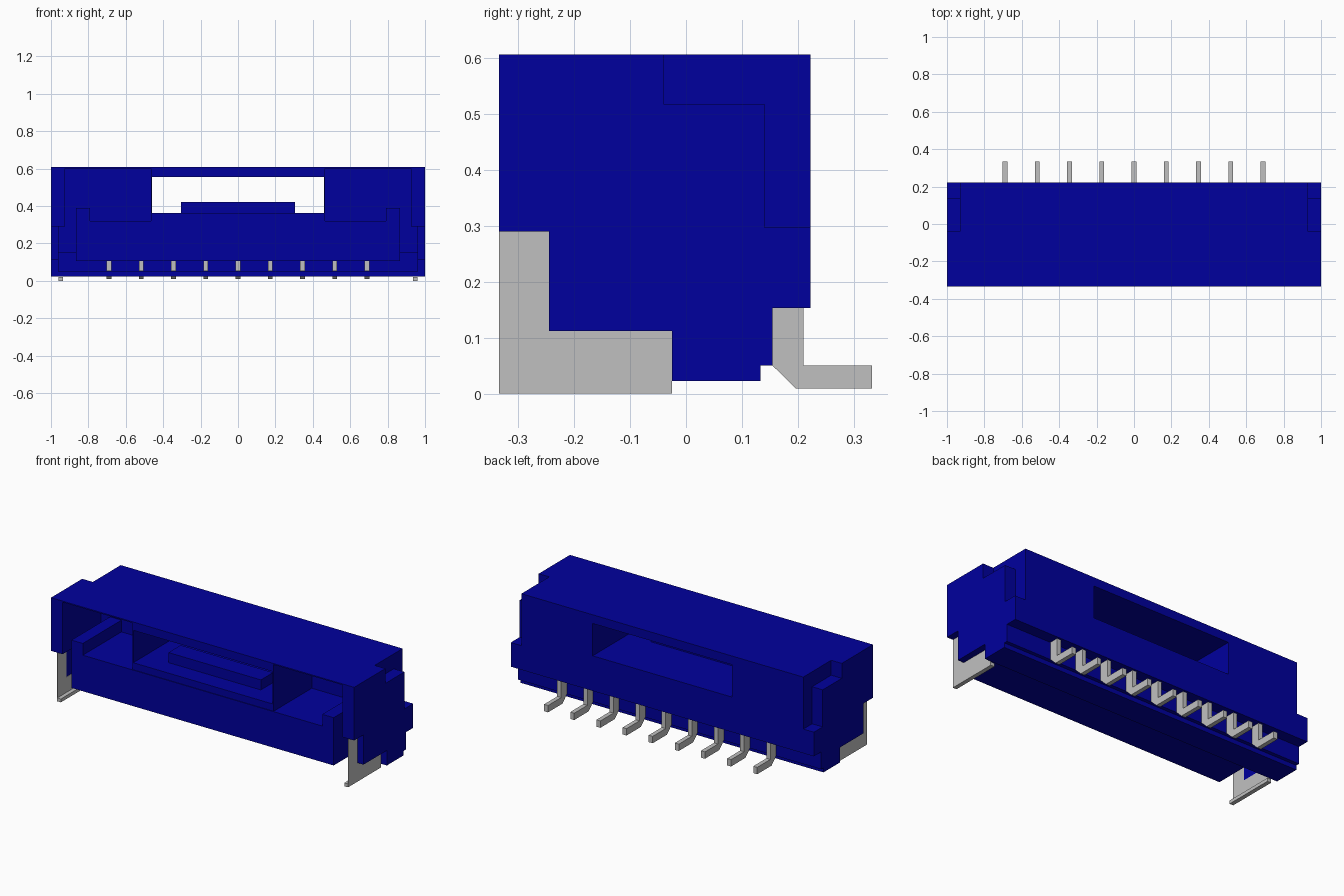
import bpy, bmesh

if "Cube" in bpy.data.objects:
    bpy.data.objects.remove(bpy.data.objects["Cube"], do_unlink=True)


def material(name, rgb):
    m = bpy.data.materials.new(name)
    m.use_nodes = True
    m.diffuse_color = (*rgb, 1)
    m.node_tree.nodes["Principled BSDF"].inputs["Base Color"].default_value = (*rgb, 1)
    return m


BLUE = material("blue plastic", (0.0, 0.0, 0.34))
GREY = material("grey metal", (0.53, 0.53, 0.53))


def prism(name, points, a, b, axis, mat):
    """Extrude a profile from a to b: (y, z) points along x, or (x, z) points along y."""
    bm = bmesh.new()
    place = (lambda p, d: (d, *p)) if axis == "x" else (lambda p, d: (p[0], d, p[1]))
    face = bm.faces.new([bm.verts.new(place(p, a)) for p in points])
    moved = bmesh.ops.extrude_face_region(bm, geom=[face])["geom"]
    shift = (b - a, 0, 0) if axis == "x" else (0, b - a, 0)
    bmesh.ops.translate(bm, verts=[v for v in moved if isinstance(v, bmesh.types.BMVert)], vec=shift)
    bmesh.ops.recalc_face_normals(bm, faces=bm.faces)
    mesh = bpy.data.meshes.new(name)
    bm.to_mesh(mesh)
    bm.free()
    mesh.materials.append(mat)
    obj = bpy.data.objects.new(name, mesh)
    bpy.context.collection.objects.link(obj)
    return obj


def box(name, x, y, z, mat=BLUE):
    return prism(name, [(x[0], z[0]), (x[1], z[0]), (x[1], z[1]), (x[0], z[1])], y[0], y[1], "y", mat)


FRONT, BACK, TOP, CEILING = -0.334, 0.223, 0.607, 0.6
INNER = 0.03  # front of the back wall

# Thin roof, and back wall with its latch window
box("roof", (-0.93, 0.93), (FRONT, BACK), (CEILING, TOP))
wall = box("back_wall", (-0.93, 0.93), (INNER, BACK), (0.153, CEILING))
cutter = box("window_cutter", (-0.46, 0.46), (-0.1, 0.4), (0.362, 0.555))
cutter.hide_render = True
cut = wall.modifiers.new("window", "BOOLEAN")
cut.object = cutter
cut.operation = "DIFFERENCE"
cut.solver = "EXACT"
bpy.context.view_layer.objects.active = wall
bpy.ops.object.modifier_apply(modifier=cut.name)
bpy.data.objects.remove(cutter, do_unlink=True)

# Lower front block with raised rails at both ends
prism("front_block", [(-0.865, 0.105), (0.865, 0.105), (0.865, 0.39), (0.79, 0.39),
                      (0.79, 0.32), (-0.79, 0.32), (-0.79, 0.39), (-0.865, 0.39)],
      FRONT, INNER, "y", BLUE)

# Stepped keel under the body, with a shallow recess for the pin ends
prism("keel", [(-0.025, 0.023), (0.133, 0.023), (0.133, 0.05), (0.155, 0.05),
               (0.155, 0.153), (-0.005, 0.153), (-0.005, 0.05), (-0.025, 0.05)],
      -0.96, 0.96, "x", BLUE)

# Latch channel inside the opening: sill, lintel and latch bar
box("latch_sill", (-0.46, 0.46), (FRONT + 0.004, INNER), (0.32, 0.362))
box("latch_lintel", (-0.46, 0.46), (FRONT + 0.004, INNER), (0.555, CEILING))
box("latch_bar", (-0.305, 0.305), (-0.22, -0.105), (0.362, 0.422))

# Side walls, guide fins and solder tabs, on both sides
notch = [(BACK, 0.153), (BACK, 0.297), (0.14, 0.297), (0.14, 0.518), (-0.04, 0.518),
         (-0.04, TOP), (FRONT, TOP), (FRONT, 0.29)]
wall_profile = notch + [(-0.245, 0.29), (-0.245, 0.112), (-0.025, 0.112), (-0.025, 0.023),
                        (0.133, 0.023), (0.133, 0.05), (0.155, 0.05), (0.155, 0.153)]
liner_profile = notch + [(INNER, 0.29), (INNER, 0.153)]
tab_profile = [(FRONT, 0), (-0.025, 0), (-0.025, 0.112), (-0.245, 0.112), (-0.245, 0.29), (FRONT, 0.29)]
for s, side in ((1, "left"), (-1, "right")):
    prism(side + "_side_wall", wall_profile, s * 0.96, s, "x", BLUE)
    prism(side + "_wall_liner", liner_profile, s * 0.93, s * 0.96, "x", BLUE)
    box(side + "_inner_skin", (s * 0.924, s * 0.93), (FRONT, INNER), (0.29, CEILING))
    box(side + "_guide_fin", (s * 0.46, s * 0.466), (FRONT + 0.004, INNER), (0.32, CEILING))
    prism(side + "_solder_tab", tab_profile, s * 0.9585, s * 0.96, "x", GREY)
    box(side + "_solder_foot", (s * 0.935, s * 0.9585), (FRONT, -0.025), (0, 0.02), GREY)

# Nine bent contact pins, with their ends showing at the front of the keel
pin_profile = [(0.155, 0.16), (0.155, 0.05), (0.197, 0.009), (0.333, 0.009),
               (0.333, 0.05), (0.21, 0.05), (0.21, 0.16)]
for i in range(9):
    x = (i - 4) * 0.1725
    prism(f"pin_{i + 1}", pin_profile, x - 0.013, x + 0.013, "x", GREY)
    box(f"pin_end_{i + 1}", (x - 0.013, x + 0.013), (-0.025, 0.0), (0.052, 0.105), GREY)
